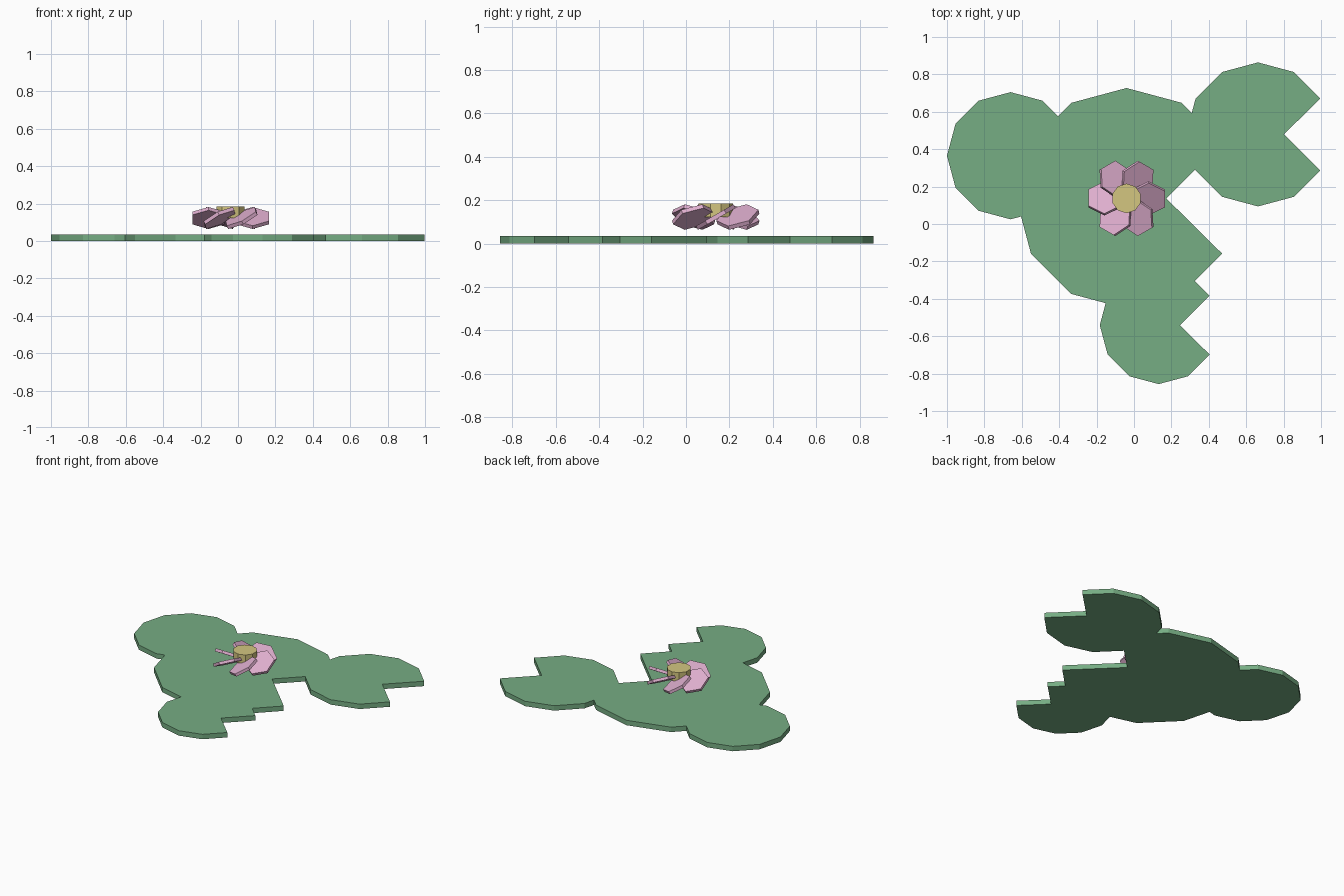
import bpy, bmesh, math
from mathutils import Matrix

if "Cube" in bpy.data.objects:
    bpy.data.objects.remove(bpy.data.objects["Cube"])


def srgb(*c):
    lin = [((v / 255 + 0.055) / 1.055) ** 2.4 for v in c]
    return (*lin, 1.0)


def material(name, colour):
    m = bpy.data.materials.new(name)
    m.diffuse_color = colour
    m.use_nodes = True
    m.node_tree.nodes["Principled BSDF"].inputs["Base Color"].default_value = m.diffuse_color
    return m


GREEN = material("leaf green", srgb(118, 173, 131))
PINK = material("petal pink", srgb(224, 175, 207))
YELLOW = material("pollen yellow", srgb(212, 198, 128))


def prism(name, outline, z0, z1, mat, matrix=Matrix()):
    """Extrude a flat outline from z0 to z1, then place it."""
    bm = bmesh.new()
    face = bm.faces.new([bm.verts.new((x, y, z0)) for x, y in outline])
    top = bmesh.ops.extrude_face_region(bm, geom=[face])
    for v in top["geom"]:
        if isinstance(v, bmesh.types.BMVert):
            v.co.z = z1
    bmesh.ops.recalc_face_normals(bm, faces=bm.faces)
    bmesh.ops.transform(bm, matrix=matrix, verts=bm.verts)
    mesh = bpy.data.meshes.new(name)
    bm.to_mesh(mesh)
    bm.free()
    mesh.materials.append(mat)
    ob = bpy.data.objects.new(name, mesh)
    bpy.context.collection.objects.link(ob)
    return ob


def polygon(n, r, start=math.pi / 2):
    return [(r * math.cos(start + i * math.tau / n),
             r * math.sin(start + i * math.tau / n)) for i in range(n)]


# Lily pads: twelve-sided discs with one corner pulled in as a notch
def lily_pad(name, x, y, r):
    pts = polygon(12, r, 0)
    pts[0] = (0.36 * r, 0)
    prism(name, pts, 0, 0.035, GREEN, Matrix.Translation((x, y, 0)))


lily_pad("main_pad", -0.04, 0.137, 0.59)
lily_pad("right_pad", 0.663, 0.479, 0.385)
lily_pad("left_pad", -0.66, 0.365, 0.34)
lily_pad("front_pad", 0.132, -0.541, 0.315)

# Flower petals: six hexagons tilted like fan blades
flower = Matrix.Translation((-0.04, 0.137, 0.1225))
for i in range(6):
    place = (flower @ Matrix.Rotation(i * math.tau / 6, 4, 'Z')
             @ Matrix.Translation((0.118, 0, 0))
             @ Matrix.Rotation(math.radians(30), 4, 'X'))
    prism(f"petal_{i + 1}", polygon(6, 0.1), -0.01, 0.01, PINK, place)

# Flower centre
prism("flower_centre", polygon(10, 0.079), 0.0, 0.0625, YELLOW, flower)
